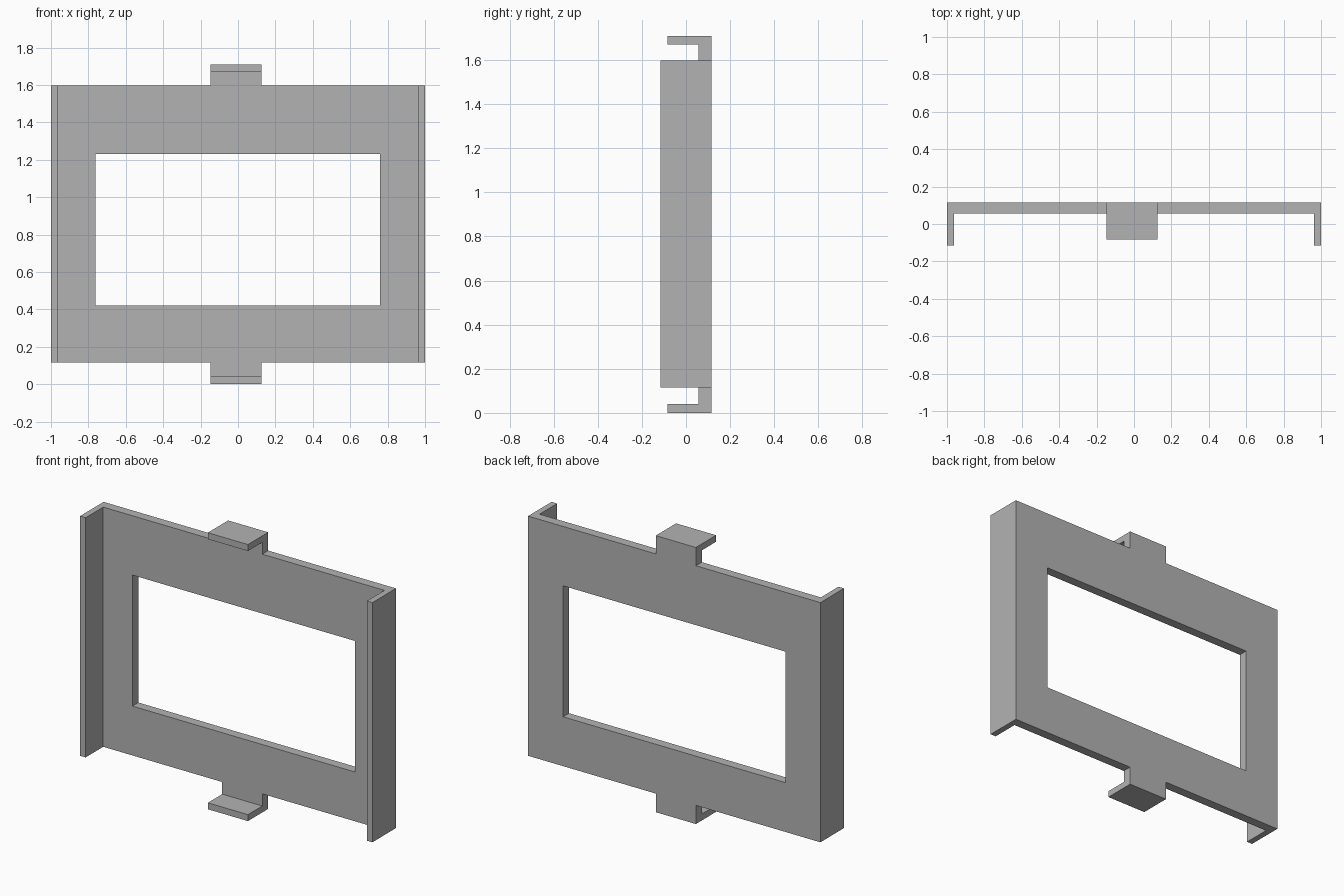
import bpy
import bmesh
from mathutils import Vector

cube = bpy.data.objects.get("Cube")
if cube:
    bpy.data.objects.remove(cube)

grey = bpy.data.materials.new("plain grey")
grey.use_nodes = True
colour = (0.45, 0.45, 0.45, 1)
grey.diffuse_color = colour
grey.node_tree.nodes["Principled BSDF"].inputs["Base Color"].default_value = colour


def prism(name, outline, sweep):
    """Extrude a closed 3D outline along a vector."""
    bm = bmesh.new()
    face = bm.faces.new([bm.verts.new(p) for p in outline])
    grown = bmesh.ops.extrude_face_region(bm, geom=[face], use_keep_orig=True)
    moved = [v for v in grown["geom"] if isinstance(v, bmesh.types.BMVert)]
    bmesh.ops.translate(bm, verts=moved, vec=Vector(sweep))
    bmesh.ops.recalc_face_normals(bm, faces=bm.faces)
    mesh = bpy.data.meshes.new(name)
    bm.to_mesh(mesh)
    bm.free()
    mesh.materials.append(grey)
    obj = bpy.data.objects.new(name, mesh)
    bpy.context.collection.objects.link(obj)
    return obj


def combine(target, helper, operation):
    """Apply a helper solid to the target and hide it."""
    mod = target.modifiers.new(helper.name, 'BOOLEAN')
    mod.operation = operation
    mod.solver = 'EXACT'
    mod.object = helper
    helper.hide_render = True
    helper.hide_viewport = True


FRONT, BACK, WEB = -0.115, 0.115, 0.057
BOTTOM, TOP, HEIGHT = 0.115, 1.597, 1.71
LIP = 0.04

# Channel-shaped frame: back plate with two forward side flanges
half = [(1, BACK), (1, FRONT), (0.962, FRONT), (0.962, WEB)]
channel = half + [(-x, y) for x, y in reversed(half)]
frame = prism("mounting_frame", [(x, y, BOTTOM) for x, y in channel],
              (0, 0, TOP - BOTTOM))

# Upper and lower hooked tabs, joined by a strip inside the plate
hook = [(BACK, 0), (-0.083, 0), (-0.083, LIP), (WEB, LIP)]
clip = hook + [(y, HEIGHT - z) for y, z in reversed(hook)]
tabs = prism("hooked_tabs", [(-0.148, y, z) for y, z in clip], (0.274, 0, 0))
combine(frame, tabs, 'UNION')

# Rectangular window
corners = [(-0.762, 0.42), (0.76, 0.42), (0.76, 1.23), (-0.762, 1.23)]
window = prism("window_cutter", [(x, -0.2, z) for x, z in corners], (0, 0.5, 0))
combine(frame, window, 'DIFFERENCE')
